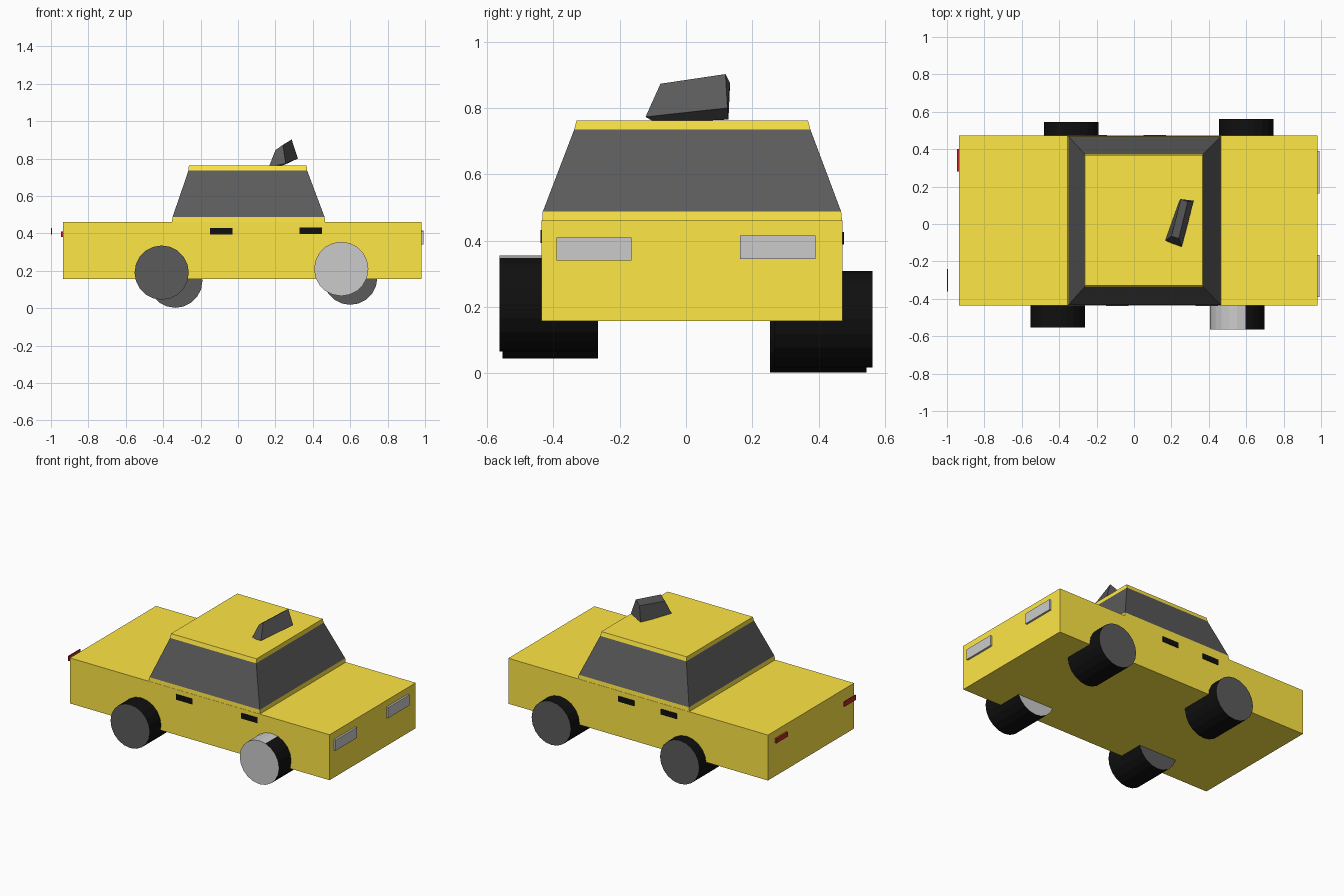
import bpy, bmesh, math

if "Cube" in bpy.data.objects:
    bpy.data.objects.remove(bpy.data.objects["Cube"])


def material(name, rgb):
    m = bpy.data.materials.new(name)
    m.diffuse_color = (*rgb, 1)
    m.use_nodes = True
    m.node_tree.nodes["Principled BSDF"].inputs["Base Color"].default_value = m.diffuse_color
    return m


YELLOW = material("yellow_paint", (1.0, 0.8, 0.06))
DARK = material("dark_glass", (0.105, 0.105, 0.105))
BLACK = material("black_rubber", (0.005, 0.005, 0.005))
RED = material("red_lens", (0.5, 0.02, 0.02))
GREY = material("plain_grey", (0.8, 0.8, 0.8))


def finish(name, bm, mats):
    bmesh.ops.recalc_face_normals(bm, faces=bm.faces[:])
    me = bpy.data.meshes.new(name)
    bm.to_mesh(me)
    bm.free()
    ob = bpy.data.objects.new(name, me)
    bpy.context.collection.objects.link(ob)
    for m in mats:
        me.materials.append(m)
    return ob


def loft(name, rings, mats, bands=None):
    """Stack of rings joined by quads, closed at both ends."""
    bm = bmesh.new()
    loops = [[bm.verts.new(p) for p in r] for r in rings]
    n = len(loops[0])
    bm.faces.new(loops[0])
    bm.faces.new(loops[-1])
    for k in range(len(loops) - 1):
        for i in range(n):
            j = (i + 1) % n
            f = bm.faces.new((loops[k][i], loops[k][j], loops[k + 1][j], loops[k + 1][i]))
            f.material_index = bands[k] if bands else 0
    return finish(name, bm, mats)


def rect(x0, x1, y0, y1, z):
    return [(x0, y0, z), (x1, y0, z), (x1, y1, z), (x0, y1, z)]


def box(name, x, y, z, mats):
    return loft(name, [rect(*x, *y, h) for h in z], mats)


# Lower body
box("body", (-0.935, 0.98), (-0.435, 0.472), (0.157, 0.46), [YELLOW])

# Cabin: yellow sill, dark window band, yellow roof
loft("cabin", [
    rect(-0.355, 0.466, -0.434, 0.471, 0.455),
    rect(-0.35, 0.463, -0.432, 0.468, 0.487),
    rect(-0.265, 0.37, -0.337, 0.375, 0.735),
    rect(-0.263, 0.367, -0.33, 0.368, 0.762),
], [YELLOW, DARK], [0, 1, 0])

# Tilted roof sign
loft("roof_sign", [
    [(0.165, -0.09, 0.755), (0.255, -0.122, 0.773), (0.32, 0.125, 0.80), (0.245, 0.128, 0.765)],
    [(0.20, -0.065, 0.845), (0.24, -0.077, 0.873), (0.287, 0.119, 0.902), (0.25, 0.133, 0.875)],
], [DARK])


def wheel(name, x, z, y_out, y_in, patch=False):
    n, r = 20, 0.145
    def ring(y):
        return [(x + r * math.cos(2 * math.pi * i / n), y, z + r * math.sin(2 * math.pi * i / n))
                for i in range(n)]
    ob = loft(name, [ring(y_out), ring(y_in)], [BLACK, DARK, GREY], [0])
    for p in ob.data.polygons:
        if len(p.vertices) > 4:
            p.material_index = 2 if patch else 1
        elif patch:
            a = math.degrees(math.atan2(p.center.z - z, p.center.x - x)) % 360
            if 70 < a < 200:
                p.material_index = 2


# Wheels, the one at front right partly plain grey
wheel("front_right_wheel", 0.552, 0.21, -0.563, -0.265, True)
wheel("rear_right_wheel", -0.408, 0.19, -0.553, -0.265)
wheel("front_left_wheel", 0.6, 0.163, 0.562, 0.265)
wheel("rear_left_wheel", -0.335, 0.147, 0.545, 0.253)

# Headlights
for side, y, z in (("right", (-0.39, -0.165), (0.34, 0.41)),
                   ("left", (0.163, 0.39), (0.345, 0.416))):
    box(side + "_headlight", (0.975, 0.993), y, z, [GREY])

# Tail lights, one standing off the body
box("left_tail_light", (-0.947, -0.93), (0.28, 0.4), (0.38, 0.41), [RED])
box("right_tail_light", (-1.0, -0.995), (-0.36, -0.24), (0.393, 0.428), [RED])

# Door handles
for i, (x, z, y) in enumerate(((-0.09, 0.411, -0.436), (0.39, 0.414, -0.436),
                               (0.11, 0.408, 0.473), (-0.205, 0.406, 0.473))):
    box("door_handle_%d" % (i + 1), (x - 0.06, x + 0.06), (y - 0.003, y + 0.003),
        (z - 0.018, z + 0.018), [BLACK])
